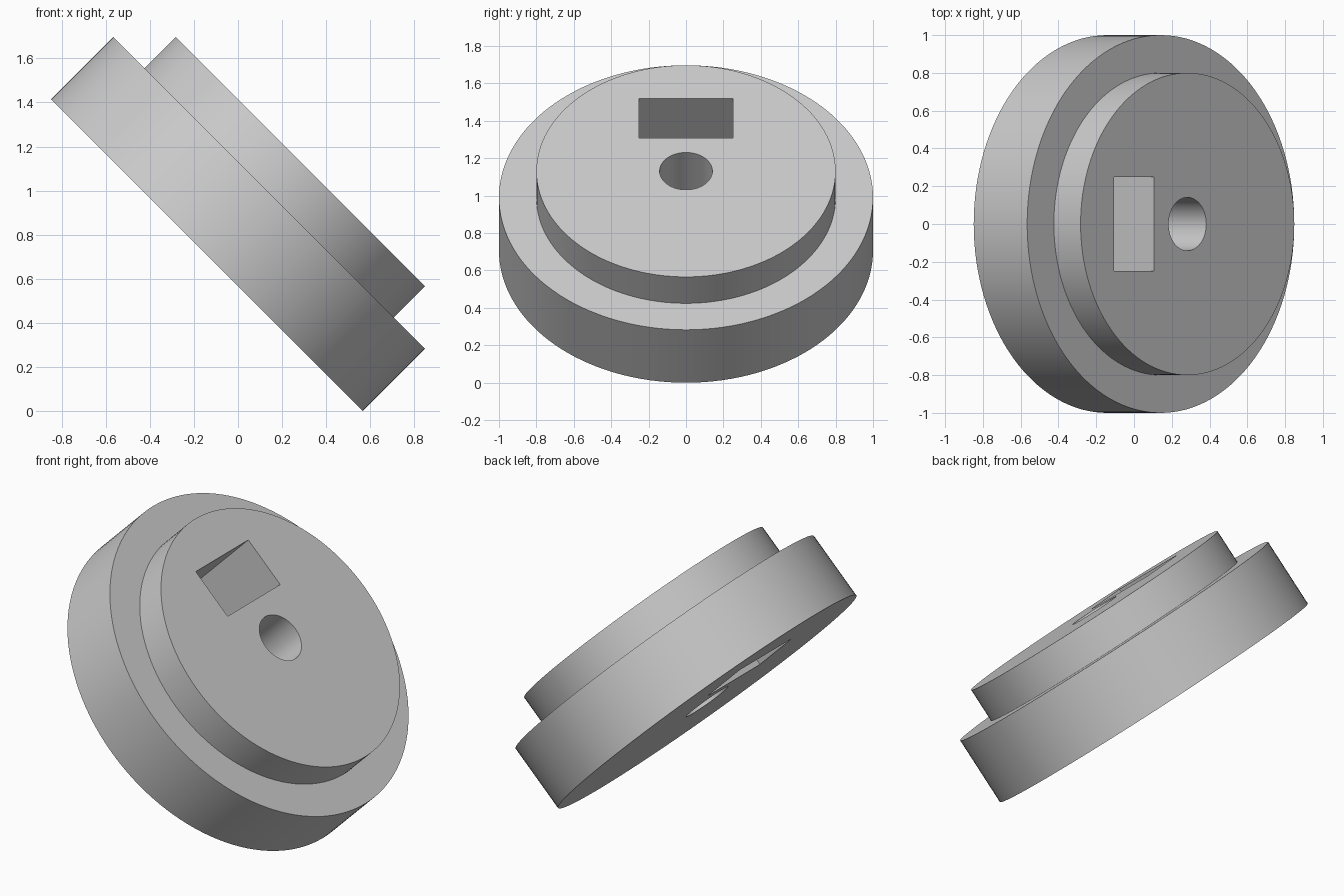
import bpy, bmesh, math
from mathutils import Matrix, Vector

if "Cube" in bpy.data.objects:
    bpy.data.objects.remove(bpy.data.objects["Cube"])

# Plain grey material
GREY = (0.6, 0.6, 0.6, 1)
mat = bpy.data.materials.new("plain_grey")
mat.use_nodes = True
mat.diffuse_color = GREY
mat.node_tree.nodes["Principled BSDF"].inputs["Base Color"].default_value = GREY


def add_object(name, bm):
    bmesh.ops.recalc_face_normals(bm, faces=bm.faces[:])
    mesh = bpy.data.meshes.new(name)
    bm.to_mesh(mesh)
    bm.free()
    mesh.materials.append(mat)
    obj = bpy.data.objects.new(name, mesh)
    bpy.context.collection.objects.link(obj)
    return obj


# Stepped disc with a round bore: closed radius/height profile, lathed
base_r, step_r, bore_r = 1.0, 0.8, 0.141
base_h, top_h = 0.4, 0.6
profile = [(bore_r, 0), (base_r, 0), (base_r, base_h),
           (step_r, base_h), (step_r, top_h), (bore_r, top_h)]
bm = bmesh.new()
verts = [bm.verts.new((r, 0, z)) for r, z in profile]
edges = [bm.edges.new((v, verts[(i + 1) % len(verts)])) for i, v in enumerate(verts)]
bmesh.ops.spin(bm, geom=verts + edges, cent=(0, 0, 0), axis=(0, 0, 1),
               angle=math.tau, steps=128, use_merge=True)
bmesh.ops.remove_doubles(bm, verts=bm.verts[:], dist=1e-5)
disc = add_object("stepped_disc", bm)

# Rectangular slot cut right through, beside the bore
bm = bmesh.new()
bmesh.ops.create_cube(bm, size=1)
bmesh.ops.scale(bm, vec=Vector((0.3, 0.5, 1.0)), verts=bm.verts[:])
bmesh.ops.translate(bm, vec=Vector((-0.4, 0, 0.3)), verts=bm.verts[:])
cutter = add_object("slot_cutter", bm)
cutter.hide_render = True

cut = disc.modifiers.new("slot", 'BOOLEAN')
cut.operation = 'DIFFERENCE'
cut.solver = 'EXACT'
cut.object = cutter

for obj in bpy.context.selected_objects:
    obj.select_set(False)
bpy.context.view_layer.objects.active = disc
disc.select_set(True)
bpy.ops.object.modifier_apply(modifier=cut.name)
bpy.data.objects.remove(cutter)

# Tilt towards +x and stand the lower rim on the ground
tilt = math.radians(45)
half = base_h / 2 * math.sin(tilt)
disc.data.transform(Matrix.Translation((-half, 0, base_r * math.sin(tilt)))
                    @ Matrix.Rotation(tilt, 4, 'Y'))
bpy.ops.object.shade_smooth_by_angle(angle=math.radians(30))
